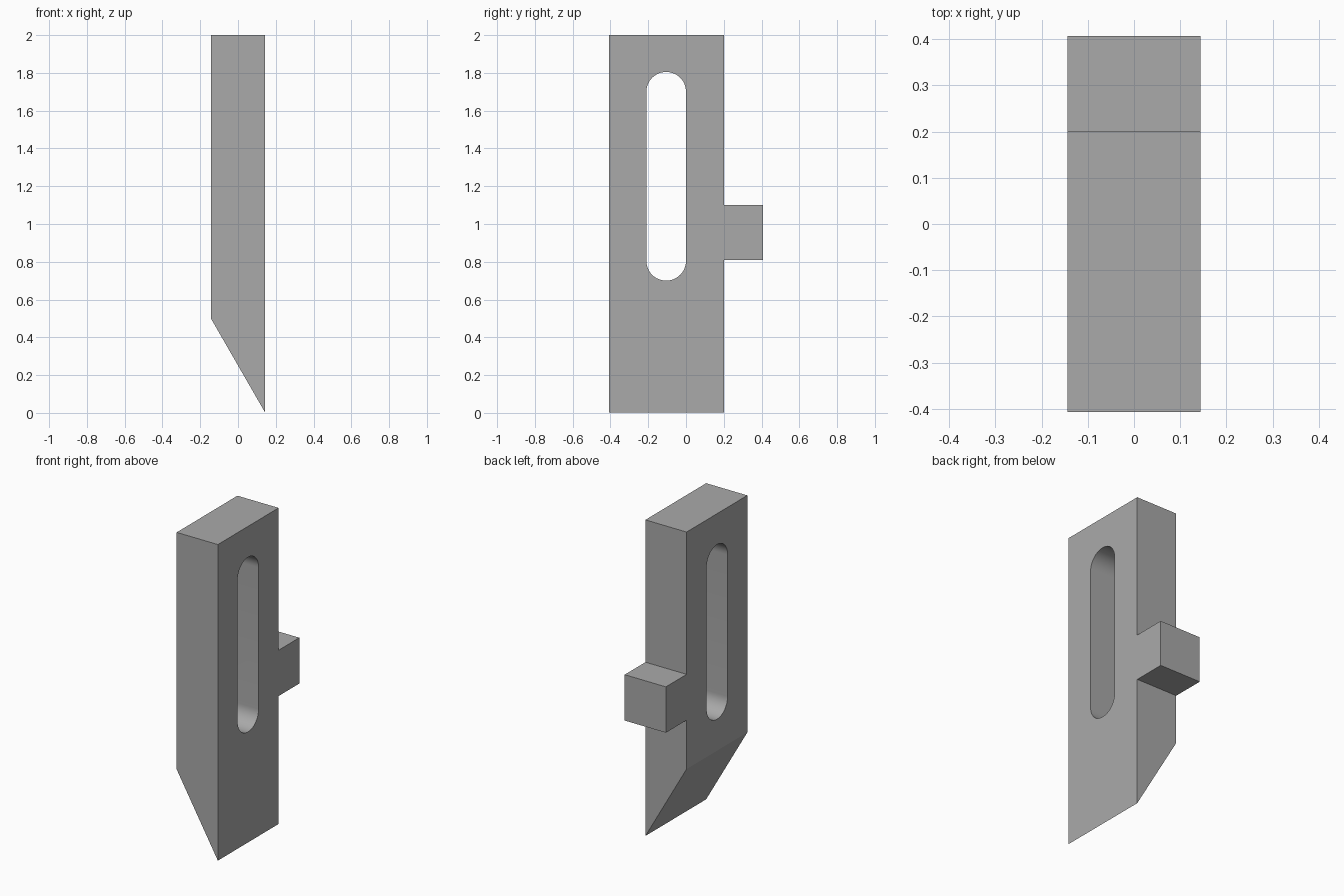
import bpy, bmesh, math
from mathutils import Vector

cube = bpy.data.objects.get("Cube")
if cube:
    bpy.data.objects.remove(cube, do_unlink=True)

HALF = 0.144          # half thickness along x
SLOT_Y, SLOT_R = -0.105, 0.105
SLOT_LOW, SLOT_HIGH = 0.805, 1.70

grey = bpy.data.materials.new("plain grey")
grey.use_nodes = True
colour = (0.4, 0.4, 0.4, 1)
grey.diffuse_color = colour
grey.node_tree.nodes["Principled BSDF"].inputs["Base Color"].default_value = colour


def extrude_profile(name, outline, half):
    """Extrude a closed (y, z) outline along x, centred on x = 0."""
    bm = bmesh.new()
    face = bm.faces.new([bm.verts.new((-half, y, z)) for y, z in outline])
    moved = bmesh.ops.extrude_face_region(bm, geom=[face])["geom"]
    verts = [v for v in moved if isinstance(v, bmesh.types.BMVert)]
    bmesh.ops.translate(bm, verts=verts, vec=(2 * half, 0, 0))
    bmesh.ops.recalc_face_normals(bm, faces=bm.faces)
    mesh = bpy.data.meshes.new(name)
    bm.to_mesh(mesh)
    bm.free()
    obj = bpy.data.objects.new(name, mesh)
    bpy.context.collection.objects.link(obj)
    mesh.materials.append(grey)
    return obj


# Flat bar with a square tab on the back edge
bar = extrude_profile("slotted_bar", [
    (-0.407, 0), (0.2, 0), (0.2, 0.81), (0.407, 0.81),
    (0.407, 1.1), (0.2, 1.1), (0.2, 2), (-0.407, 2)], HALF)

# Sloped lower end, coming to an edge on the left side
bm = bmesh.new()
bm.from_mesh(bar.data)
slope = Vector((-0.5, 0, -2 * HALF)).normalized()
bmesh.ops.bisect_plane(bm, geom=bm.verts[:] + bm.edges[:] + bm.faces[:],
                       plane_co=(HALF, 0, 0.001), plane_no=slope, clear_outer=True)
bmesh.ops.holes_fill(bm, edges=[e for e in bm.edges if e.is_boundary])
bmesh.ops.recalc_face_normals(bm, faces=bm.faces)
bm.to_mesh(bar.data)
bm.free()

# Round-ended slot through the thickness
STEPS = 24
slot = []
for centre, start in ((SLOT_HIGH, 0), (SLOT_LOW, math.pi)):
    for i in range(STEPS + 1):
        a = start + math.pi * i / STEPS
        slot.append((SLOT_Y + SLOT_R * math.cos(a), centre + SLOT_R * math.sin(a)))
cutter = extrude_profile("slot_cutter", slot, 2 * HALF)
cutter.hide_render = True

cut = bar.modifiers.new("slot", 'BOOLEAN')
cut.operation = 'DIFFERENCE'
cut.solver = 'EXACT'
cut.object = cutter
bpy.ops.object.select_all(action='DESELECT')
bar.select_set(True)
bpy.context.view_layer.objects.active = bar
bpy.ops.object.modifier_apply(modifier=cut.name)
bpy.data.objects.remove(cutter, do_unlink=True)

# Smooth slot ends with crisp edges elsewhere
bpy.ops.object.shade_smooth_by_angle(angle=math.radians(25))
